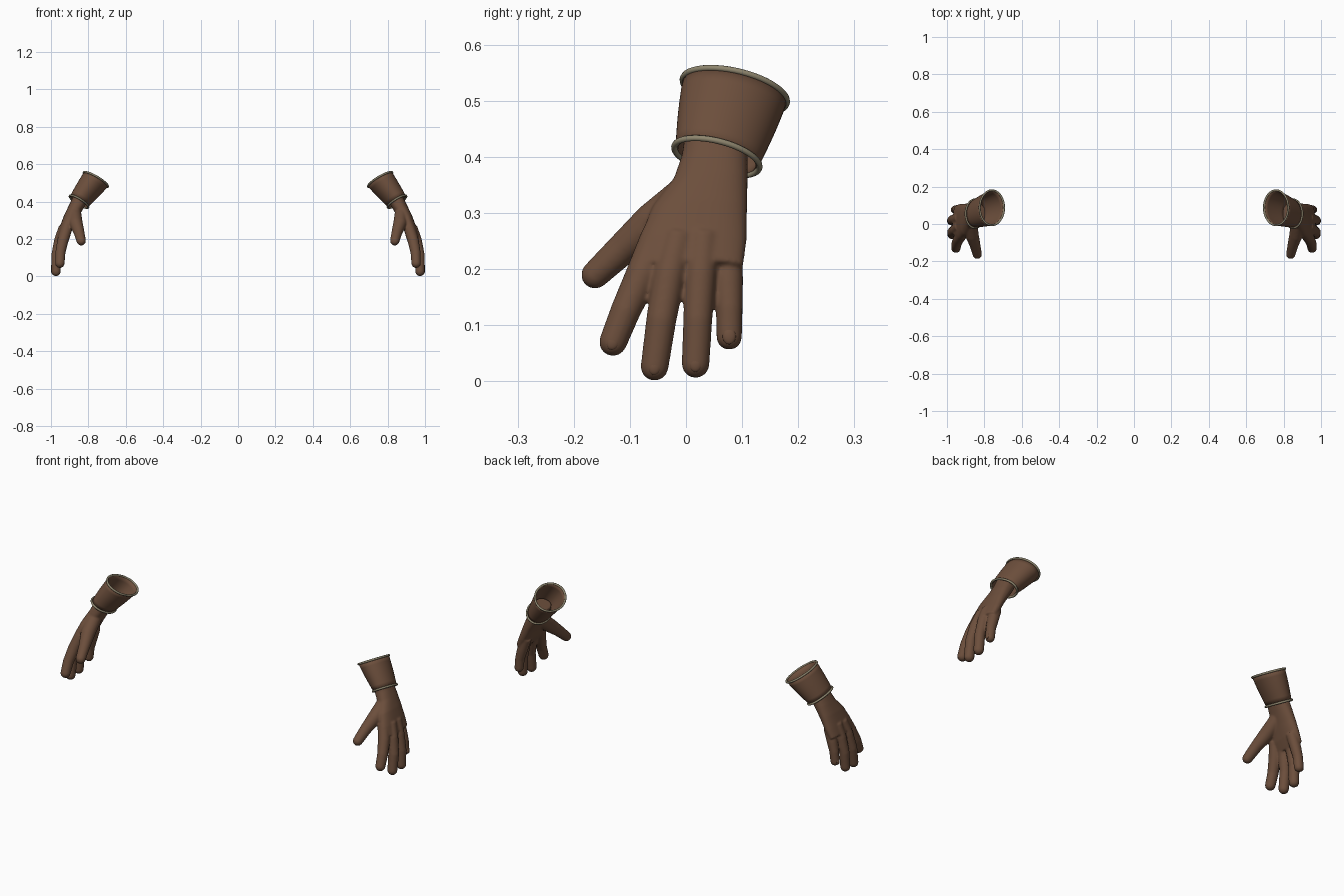
import bpy, bmesh, math
from mathutils import Vector

if "Cube" in bpy.data.objects:
    bpy.data.objects.remove(bpy.data.objects["Cube"], do_unlink=True)


def material(name, rgb):
    m = bpy.data.materials.new(name)
    m.use_nodes = True
    m.diffuse_color = (*rgb, 1)
    bsdf = m.node_tree.nodes["Principled BSDF"]
    bsdf.inputs["Base Color"].default_value = (*rgb, 1)
    bsdf.inputs["Roughness"].default_value = 0.8
    return m


BROWN = material("warm brown", (0.15, 0.077, 0.045))
TRIM = material("khaki trim", (0.27, 0.235, 0.155))


def oval(bm, c, u, v, n=32, power=1.0):
    """One ring of vertices, squarer when power is below 1."""
    ring = []
    for i in range(n):
        a = math.tau * i / n
        ca, sa = math.cos(a), math.sin(a)
        ca = math.copysign(abs(ca) ** power, ca)
        sa = math.copysign(abs(sa) ** power, sa)
        ring.append(bm.verts.new(c + u * ca + v * sa))
    return ring


def loft(bm, rings, capped=True):
    for a, b in zip(rings, rings[1:]):
        for i in range(len(a)):
            j = (i + 1) % len(a)
            bm.faces.new((a[i], a[j], b[j], b[i]))
    if capped:
        bm.faces.new(rings[0][::-1])
        bm.faces.new(rings[-1])


def digit(bm, stations):
    """Tapered round tube with a domed tip; stations are (x, y, z, radius)."""
    pts = [Vector(s[:3]) for s in stations]
    rings = []
    for i, s in enumerate(stations):
        d = (pts[min(i + 1, len(pts) - 1)] - pts[max(i - 1, 0)]).normalized()
        u = d.cross(Vector((1, 0, 0))).normalized()
        v = d.cross(u)
        rings.append(oval(bm, pts[i], u * s[3], v * s[3], 20))
    for k in range(1, 6):
        a = k * math.pi / 11
        r = s[3] * math.cos(a)
        rings.append(oval(bm, pts[-1] + d * s[3] * math.sin(a), u * r, v * r, 20))
    loft(bm, rings)


def finish(bm, name, side, mat):
    """Mirror to the wanted side and make a smooth object."""
    for v in bm.verts:
        v.co.x *= side
    bmesh.ops.recalc_face_normals(bm, faces=bm.faces)
    for f in bm.faces:
        f.smooth = True
    me = bpy.data.meshes.new(name)
    bm.to_mesh(me)
    bm.free()
    me.materials.append(mat)
    ob = bpy.data.objects.new(name, me)
    bpy.context.collection.objects.link(ob)
    return ob


# Palm sections: x, z, front y, back y, half thickness
PALM = [(0.83, 0.45, 0.0, 0.108, 0.04), (0.85, 0.40, -0.008, 0.11, 0.04),
        (0.872, 0.36, -0.022, 0.11, 0.038), (0.898, 0.31, -0.06, 0.109, 0.036),
        (0.925, 0.25, -0.085, 0.108, 0.032), (0.947, 0.205, -0.082, 0.102, 0.026)]

DIGITS = {
    "thumb": [(0.877, 0.02, 0.345, 0.038), (0.866, -0.06, 0.282, 0.036),
              (0.85, -0.112, 0.237, 0.029), (0.838, -0.162, 0.19, 0.025)],
    "index": [(0.915, -0.05, 0.26, 0.03), (0.937, -0.078, 0.19, 0.03),
              (0.95, -0.108, 0.125, 0.027), (0.952, -0.13, 0.07, 0.025)],
    "middle": [(0.93, -0.012, 0.26, 0.03), (0.955, -0.03, 0.19, 0.029),
               (0.972, -0.044, 0.11, 0.027), (0.973, -0.056, 0.026, 0.025)],
    "ring": [(0.93, 0.032, 0.26, 0.03), (0.955, 0.026, 0.19, 0.028),
             (0.972, 0.021, 0.11, 0.026), (0.975, 0.017, 0.031, 0.025)],
    "little": [(0.915, 0.072, 0.25, 0.028), (0.937, 0.075, 0.18, 0.027),
               (0.95, 0.077, 0.13, 0.024), (0.955, 0.077, 0.079, 0.023)],
}

# Cuff hems: centre and two half axes
TOP = [Vector(p) for p in ((0.76, 0.087, 0.518), (0.065, 0, 0.036), (0, 0.093, -0.019))]
LOW = [Vector(p) for p in ((0.85, 0.055, 0.40), (0.05, 0, 0.029), (0, 0.076, -0.017))]


def build_hand(side, label):
    # Palm and digits fused into one skin
    bm = bmesh.new()
    slant = Vector((0.92, 0, 0.39))
    loft(bm, [oval(bm, Vector((x, (y0 + y1) / 2, z)), Vector((0, (y1 - y0) / 2, 0)),
                   slant * t, power=0.85) for x, z, y0, y1, t in PALM])
    for stations in DIGITS.values():
        digit(bm, stations)
    hand = finish(bm, label + "_hand", side, BROWN)
    fuse = hand.modifiers.new("Fuse", "REMESH")
    fuse.mode = "VOXEL"
    fuse.voxel_size = 0.004
    fuse.use_smooth_shade = True
    relax = hand.modifiers.new("Relax", "SMOOTH")
    relax.factor = 0.5
    relax.iterations = 10

    # Fingernails on the backs of the fingertips
    bm = bmesh.new()
    for name, stations in DIGITS.items():
        if name == "thumb":
            continue
        tip, before = Vector(stations[-1][:3]), Vector(stations[-2][:3])
        d = (tip - before).normalized()
        u = d.cross(Vector((1, 0, 0))).normalized()
        out = u.cross(d)
        c = tip + out * 0.0185
        made = bmesh.ops.create_uvsphere(bm, u_segments=16, v_segments=10, radius=1)
        for v in made["verts"]:
            p = v.co.copy()
            v.co = c + u * p.x * 0.012 + d * p.z * 0.015 + out * p.y * 0.006
    finish(bm, label + "_fingernails", side, BROWN)

    # Flared cuff
    bm = bmesh.new()
    rings = []
    for k in range(7):
        t = k / 6
        c, u, v = (a.lerp(b, t) for a, b in zip(LOW, TOP))
        swell = 0.97 + 0.03 * t + 0.025 * math.sin(math.pi * t)
        rings.append(oval(bm, c, u * swell, v * swell, 48))
    loft(bm, rings, capped=False)
    cuff = finish(bm, label + "_cuff", side, BROWN)
    wall = cuff.modifiers.new("Wall", "SOLIDIFY")
    wall.thickness = 0.005

    # Piped hems
    for part, (c, u, v) in (("upper", TOP), ("lower", LOW)):
        bm = bmesh.new()
        n, thick = 48, 0.0055
        axis = u.cross(v).normalized()
        rings = []
        for i in range(n):
            a = math.tau * i / n
            p = u * math.cos(a) + v * math.sin(a)
            rings.append(oval(bm, c + p, p.normalized() * thick, axis * thick, 10))
        loft(bm, rings + rings[:1], capped=False)
        finish(bm, f"{label}_{part}_hem", side, TRIM)


for side, label in ((1, "left"), (-1, "right")):
    build_hand(side, label)
